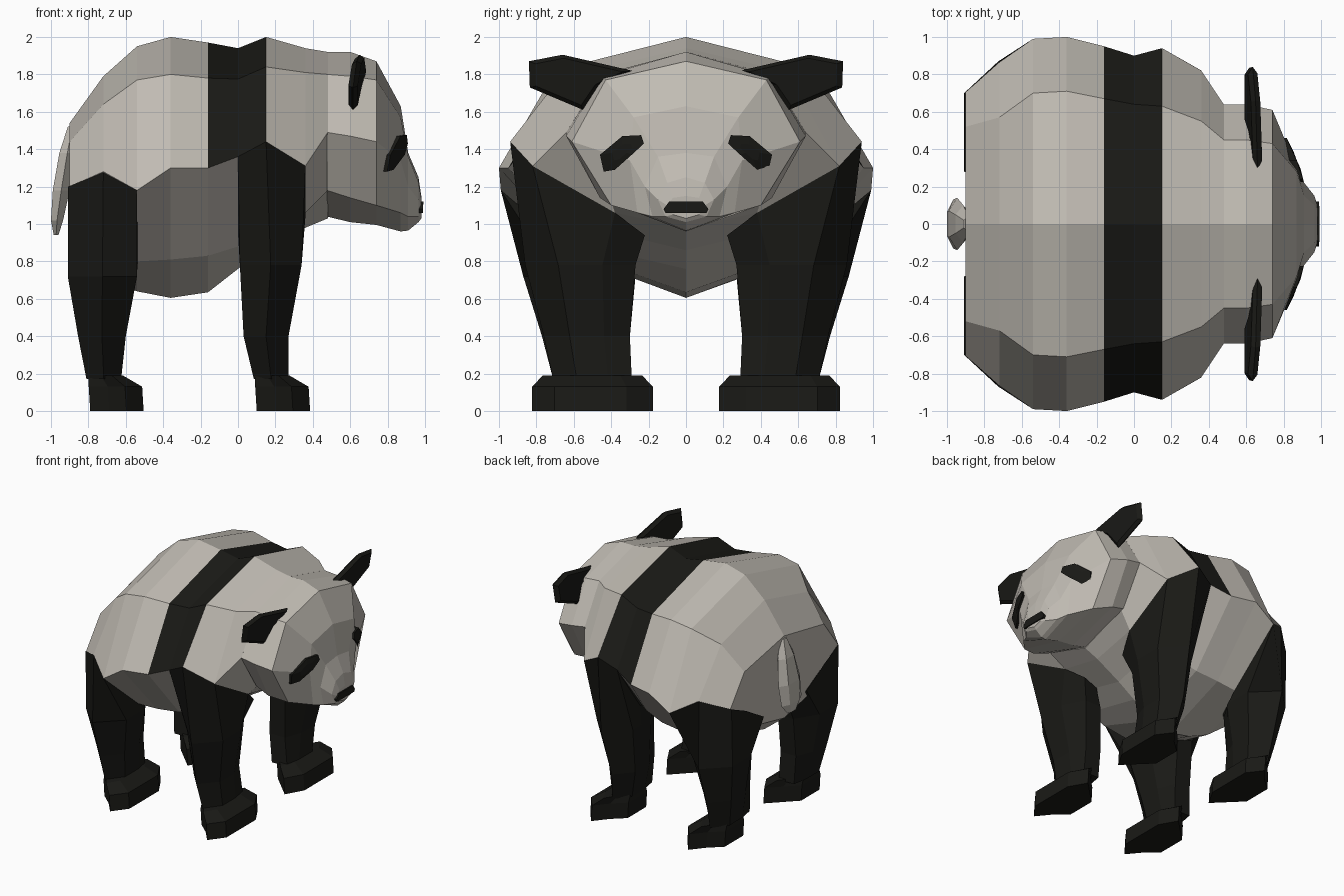
import bpy, bmesh
from mathutils import Vector
from mathutils.bvhtree import BVHTree


def material(name, col):
    m = bpy.data.materials.new(name)
    m.diffuse_color = (*col, 1)
    return m


WHITE = material("cream_fur", (0.53, 0.50, 0.45))
BLACK = material("dark_fur", (0.010, 0.010, 0.008))


def loft(name, rings, mat):
    """Skin equal-length rings of 3D points and cap both ends."""
    bm = bmesh.new()
    vs = [[bm.verts.new(p) for p in r] for r in rings]
    n = len(rings[0])
    for a, b in zip(vs, vs[1:]):
        for i in range(n):
            j = (i + 1) % n
            bm.faces.new((a[i], a[j], b[j], b[i]))
    bm.faces.new(vs[0][::-1])
    bm.faces.new(vs[-1])
    bmesh.ops.recalc_face_normals(bm, faces=bm.faces)
    me = bpy.data.meshes.new(name)
    bm.to_mesh(me)
    bm.free()
    ob = bpy.data.objects.new(name, me)
    bpy.context.collection.objects.link(ob)
    me.materials.append(mat)
    return ob


def section(x, top, upper, mid, lower, bottom):
    """Eight-point symmetric section across the body."""
    half = [upper, mid, lower]
    return ([(x, 0, top)] + [(x, y, z) for y, z in half] + [(x, 0, bottom)]
            + [(x, -y, z) for y, z in half[::-1]])


def flip(ring, s):
    return [(x, y * s, z) for x, y, z in ring]


# Body barrel with a dark shoulder band
body = loft("body", [section(*s) for s in (
    (-0.90, 1.54, (0.52, 1.44), (0.705, 1.20), (0.42, 0.95), 0.86),
    (-0.72, 1.79, (0.57, 1.64), (0.865, 1.28), (0.50, 0.85), 0.72),
    (-0.54, 1.95, (0.70, 1.77), (0.99, 1.18), (0.54, 0.80), 0.64),
    (-0.36, 2.00, (0.71, 1.80), (1.00, 1.30), (0.55, 0.81), 0.605),
    (-0.16, 1.97, (0.67, 1.78), (0.95, 1.30), (0.54, 0.83), 0.635),
    (0.00, 1.94, (0.64, 1.775), (0.90, 1.36), (0.52, 0.88), 0.76),
    (0.15, 2.00, (0.63, 1.84), (0.94, 1.44), (0.45, 0.97), 0.86),
    (0.36, 1.94, (0.55, 1.81), (0.82, 1.31), (0.38, 1.06), 0.98),
    (0.48, 1.92, (0.45, 1.80), (0.64, 1.49), (0.42, 1.18), 1.03))], WHITE)
body.data.materials.append(BLACK)
for f in body.data.polygons:
    if -0.16 < f.center.x < 0.15 and f.center.z > 1.3:
        f.material_index = 1

# Head tapering to the muzzle
head = loft("head", [section(*s) for s in (
    (0.475, 1.92, (0.45, 1.80), (0.64, 1.49), (0.44, 1.18), 1.04),
    (0.60, 1.92, (0.45, 1.79), (0.64, 1.47), (0.46, 1.14), 1.01),
    (0.74, 1.87, (0.43, 1.77), (0.61, 1.44), (0.40, 1.10), 0.995),
    (0.87, 1.63, (0.28, 1.57), (0.30, 1.34), (0.26, 1.06), 0.96),
    (0.91, 1.38, (0.15, 1.36), (0.22, 1.20), (0.18, 1.04), 0.965),
    (0.965, 1.25, (0.10, 1.22), (0.15, 1.13), (0.11, 1.04), 1.01),
    (0.98, 1.15, (0.07, 1.14), (0.10, 1.10), (0.07, 1.05), 1.03))], WHITE)

# Nose
nose = [(0.12, 1.08), (0.09, 1.12), (-0.09, 1.12),
        (-0.12, 1.08), (-0.11, 1.06), (0.11, 1.06)]
loft("nose", [[(x - abs(y) * 0.1, y, z) for y, z in nose]
              for x in (0.95, 1.0)], BLACK)

# Tail
tail = ((1.52, -0.91, -0.86, 0.04), (1.38, -0.955, -0.87, 0.10),
        (1.18, -0.99, -0.90, 0.14), (1.02, -1.0, -0.935, 0.13),
        (0.94, -0.985, -0.96, 0.06))
loft("tail", [[(xb, -w / 2, z), (xb, w / 2, z), ((xb + xf) / 2, w, z),
               (xf, w / 2, z), (xf, -w / 2, z), ((xb + xf) / 2, -w, z)]
              for z, xb, xf, w in tail], WHITE)


def octagon(x0, x1, y0, y1, z):
    """Eight-sided leg ring, starting at the rear outer corner."""
    xm, ym, d = (x0 + x1) / 2, (y0 + y1) / 2, 0.3
    cy = (y1 - y0) * d
    return [(x0, y1 - cy, z), (xm, y1, z), (x1, y1 - cy, z),
            (x1, y0 + cy, z), (xm + 0.07, y0, z), (xm - 0.07, y0, z),
            (x0, y0 + cy, z), (x0, ym, z)]


def paw(x0, z, k=1.0):
    """Paw ring: narrow heel, wide toes towards +x."""
    pts = [(0, 0.62), (0.10, 0.71), (0.19, 0.82), (0.28, 0.70),
           (0.28, 0.32), (0.20, 0.18), (0.10, 0.28), (0, 0.38)]
    return [(x0 + px * k, 0.5 + (y - 0.5) * (0.5 + k / 2), z)
            for px, y in pts]


front_top = [(0.0, 0.90, 1.36), (0.15, 0.94, 1.44), (0.361, 0.82, 1.31),
             (0.362, 0.38, 1.06), (0.30, 0.22, 0.94), (0.15, 0.26, 0.92),
             (0.03, 0.35, 0.92), (0.0, 0.60, 0.95)]
rear_top = [(-0.908, 0.70, 1.20), (-0.72, 0.86, 1.28), (-0.54, 0.99, 1.18),
            (-0.537, 0.54, 0.80), (-0.65, 0.26, 0.78), (-0.78, 0.25, 0.80),
            (-0.91, 0.28, 0.98), (-0.91, 0.52, 1.12)]
front_rings = [front_top, octagon(0.01, 0.34, 0.27, 0.86, 0.78),
               octagon(0.03, 0.27, 0.30, 0.76, 0.40),
               octagon(0.085, 0.27, 0.29, 0.71, 0.17)]
rear_rings = [rear_top, octagon(-0.91, -0.54, 0.27, 0.87, 0.72),
              octagon(-0.855, -0.60, 0.30, 0.77, 0.40),
              octagon(-0.81, -0.625, 0.29, 0.71, 0.17)]

# Eye patches and ears as flat outlines (y, z)
patch = [(0.46, 1.37), (0.34, 1.47), (0.24, 1.475), (0.225, 1.43),
         (0.29, 1.37), (0.38, 1.29), (0.44, 1.28)]
ear = [(0.29, 1.82), (0.66, 1.905), (0.84, 1.87), (0.835, 1.73),
       (0.55, 1.61), (0.46, 1.74)]
tree = BVHTree.FromPolygons([v.co for v in head.data.vertices],
                            [p.vertices for p in head.data.polygons])


def on_head(y, z, off):
    hit = tree.ray_cast(Vector((2, y, z)), Vector((-1, 0, 0)))[0]
    return (hit.x + off, y, z)


for side, s in (("left", 1), ("right", -1)):
    for part, rings, px in (("front", front_rings, 0.10),
                            ("rear", rear_rings, -0.79)):
        loft(f"{part}_leg_{side}", [flip(r, s) for r in rings], BLACK)
        loft(f"{part}_paw_{side}", [flip(r, s) for r in (
            paw(px, 0, 1.02), paw(px - 0.008, 0.13, 1.02),
            paw(px - 0.01, 0.19, 0.66))], BLACK)
    # Patch: centre ring lifted clear of the brow edge
    rim = [[on_head(y, z, o) for y, z in patch] for o in (-0.05, 0.02)]
    mid = [on_head(0.34 + (y - 0.34) * 0.45, 1.39 + (z - 1.39) * 0.45, 0.02)
           for y, z in patch]
    loft(f"eye_patch_{side}", [flip(r, s) for r in rim + [mid]], BLACK)
    # Ear: thin plate turned slightly, rim narrower than its middle
    cy, cz = 0.62, 1.78
    loft(f"ear_{side}", [flip(
        [(0.64 + dx + (z - 1.78) * 0.14 + (0.62 - y) * 0.06,
          cy + (y - cy) * k, cz + (z - cz) * k) for y, z in ear], s)
        for dx, k in ((-0.03, 0.82), (-0.005, 1.0), (0.02, 0.85))], BLACK)
